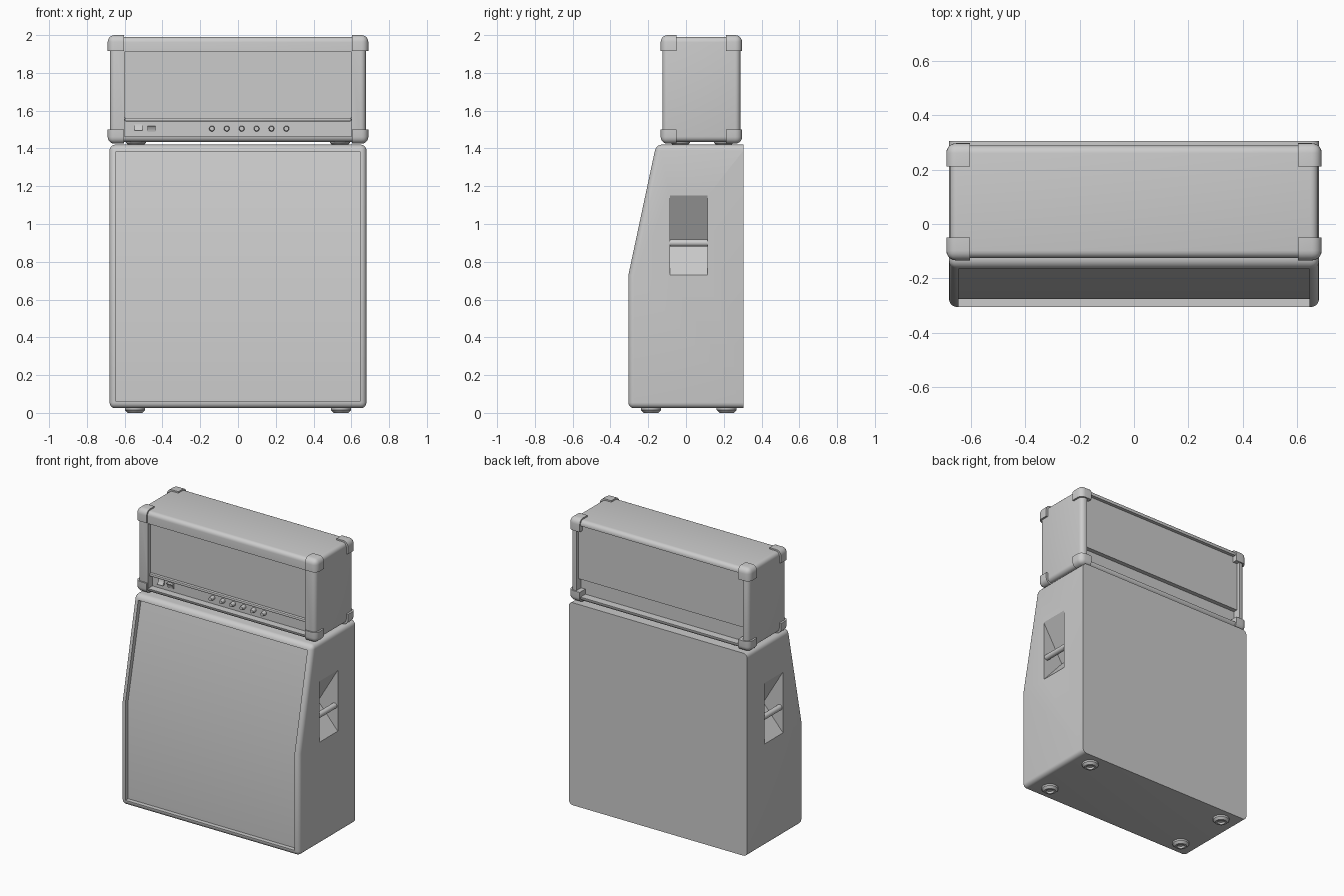
import bpy, bmesh, math
from mathutils import Matrix, Vector

if "Cube" in bpy.data.objects:
    bpy.data.objects.remove(bpy.data.objects["Cube"])


def finish(name, bm, angle=35):
    bmesh.ops.recalc_face_normals(bm, faces=bm.faces)
    me = bpy.data.meshes.new(name)
    bm.to_mesh(me)
    bm.free()
    ob = bpy.data.objects.new(name, me)
    bpy.context.collection.objects.link(ob)
    smooth(ob, angle)
    return ob


def smooth(ob, angle=35):
    bpy.ops.object.select_all(action='DESELECT')
    ob.select_set(True)
    bpy.context.view_layer.objects.active = ob
    bpy.ops.object.shade_smooth_by_angle(angle=math.radians(angle))


def box_bm(x0, x1, y0, y1, z0, z1):
    bm = bmesh.new()
    bmesh.ops.create_cube(bm, size=1)
    for v in bm.verts:
        v.co = ((x0 + x1) / 2 + v.co.x * (x1 - x0), (y0 + y1) / 2 + v.co.y * (y1 - y0),
                (z0 + z1) / 2 + v.co.z * (z1 - z0))
    return bm


def bevel(bm, edges, r, seg=4):
    bmesh.ops.bevel(bm, geom=edges, offset=r, segments=seg, profile=0.5, affect='EDGES')


def box(name, *dims, r=0, seg=2):
    bm = box_bm(*dims)
    if r:
        bevel(bm, bm.edges[:], r, seg)
    return finish(name, bm)


def prism_bm(pts, place, a, b):
    """Extrude a 2D outline between a and b; place(u, v, t) gives the 3D point."""
    bm = bmesh.new()
    f = bm.faces.new([bm.verts.new(place(u, v, a)) for u, v in pts])
    ext = bmesh.ops.extrude_face_region(bm, geom=[f])
    d = Vector(place(0, 0, b)) - Vector(place(0, 0, a))
    bmesh.ops.translate(bm, vec=d, verts=[g for g in ext['geom'] if isinstance(g, bmesh.types.BMVert)])
    return bm


def cut(ob, cutter):
    cutter.hide_render = True
    m = ob.modifiers.new("cut", 'BOOLEAN')
    m.operation, m.solver, m.object = 'DIFFERENCE', 'EXACT', cutter
    bpy.context.view_layer.objects.active = ob
    bpy.ops.object.modifier_apply(modifier=m.name)
    bpy.data.objects.remove(cutter)


def lathe(name, profile, loc, rot=Matrix(), seg=24):
    bm = bmesh.new()
    vs = [bm.verts.new((r, 0, z)) for r, z in profile]
    es = [bm.edges.new(p) for p in zip(vs, vs[1:])]
    bmesh.ops.spin(bm, geom=vs + es, axis=(0, 0, 1), cent=(0, 0, 0), angle=math.tau,
                   steps=seg, use_duplicate=False)
    bmesh.ops.remove_doubles(bm, verts=bm.verts, dist=1e-5)
    bm.transform(Matrix.Translation(loc) @ rot.to_4x4())
    return finish(name, bm)


side = lambda u, v, t: (t, u, v)

# speaker cabinet: slanted front, rounded edges except around the flat back
bm = prism_bm([(-0.305, 0.025), (0.305, 0.025), (0.305, 1.42), (-0.158, 1.42), (-0.305, 0.73)],
              side, -0.68, 0.68)
edges = []
for e in bm.edges:
    ys = [v.co.y for v in e.verts]
    crease = all(abs(v.co.z - 0.73) < 0.01 for v in e.verts)
    if min(ys) < 0.3 and not crease:
        edges.append(e)
bevel(bm, edges, 0.03, 5)
cabinet = finish("cabinet", bm)

# front grille recess
cut(cabinet, finish("grille_cutter", prism_bm(
    [(-0.5, 0.06), (-0.275, 0.06), (-0.275, 0.735), (-0.132, 1.385), (-0.5, 1.385)],
    side, -0.645, 0.645)))

# side handle recesses and bars
for s, label in ((1, "right"), (-1, "left")):
    cut(cabinet, finish("handle_cutter", prism_bm(
        [(s * 0.8, 0.73), (s * 0.68, 0.73), (s * 0.53, 0.90), (s * 0.68, 1.15), (s * 0.8, 1.15)],
        lambda u, v, t: (u, t, v), -0.085, 0.115)))
    lathe("handle_bar_" + label, [(0, 0), (0.019, 0), (0.019, 0.2), (0, 0.2)],
          (s * 0.655, 0.115, 0.90), Matrix.Rotation(math.pi / 2, 3, 'X'), 16)
smooth(cabinet, 30)

# amplifier head shell
bm = box_bm(-0.677, 0.677, -0.125, 0.288, 1.435, 1.99)
bevel(bm, bm.edges[:], 0.028, 5)
head = finish("head_shell", bm)
for dims in ((-0.60, 0.60, -0.3, -0.095, 1.55, 1.91),    # front panel
             (-0.60, 0.60, -0.3, -0.075, 1.462, 1.56),   # control panel
             (-0.635, 0.635, 0.265, 0.5, 1.57, 1.955),   # upper back
             (-0.635, 0.635, 0.235, 0.5, 1.465, 1.575)):  # lower back
    cut(head, box("recess_cutter", *dims))
smooth(head, 30)

# trim rail above the control panel
box("trim_rail", -0.60, 0.60, -0.113, -0.085, 1.543, 1.562, r=0.006)

# protective corner caps
for sx in (-1, 1):
    for y0, sy in ((-0.134, -1), (0.297, 1)):
        for z0, sz, h in ((1.425, -1, 0.075), (2.0, 1, 0.085)):
            x0 = sx * 0.69
            xs, ys, zs = (sorted((x0, x0 - sx * 0.087)), sorted((y0, y0 - sy * 0.085)),
                          sorted((z0, z0 - sz * h)))
            bm = box_bm(*xs, *ys, *zs)
            outer = (x0, y0, z0)
            # round the three edges meeting at the outer corner
            es = [e for e in bm.edges
                  if any((v.co - Vector(outer)).length < 1e-4 for v in e.verts)]
            bevel(bm, es, 0.036, 5)
            finish("corner_cap", bm, 40)

# control knobs
for i in range(6):
    lathe("knob", [(0, 0), (0.015, 0), (0.015, 0.012), (0.012, 0.032), (0, 0.032)],
          (-0.138 + i * 0.0788, -0.075, 1.505), Matrix.Rotation(math.pi / 2, 3, 'X'), 16)

# rocker switches, one flipped up and one down
for x, z, tilt in ((-0.527, 1.512, 1), (-0.457, 1.503, -1)):
    front, back = -0.098, -0.082
    a, b = (front, back) if tilt > 0 else (back, front)
    finish("rocker_switch", prism_bm(
        [(-0.07, z - 0.017), (a, z - 0.017), (-0.084, z), (b, z + 0.017), (-0.07, z + 0.017)],
        side, x - 0.021, x + 0.021))

# ring-shaped feet under the cabinet and the head
foot = [(0, 0.03), (0.054, 0.03), (0.052, 0.014), (0.038, 0.0), (0.026, 0.0), (0.022, 0.012), (0, 0.012)]
for sx in (-1, 1):
    for y in (-0.185, 0.215):
        lathe("cabinet_foot", foot, (sx * 0.545, y, 0))
    for y in (-0.03, 0.2):
        lathe("head_foot", foot, (sx * 0.54, y, 1.416))
